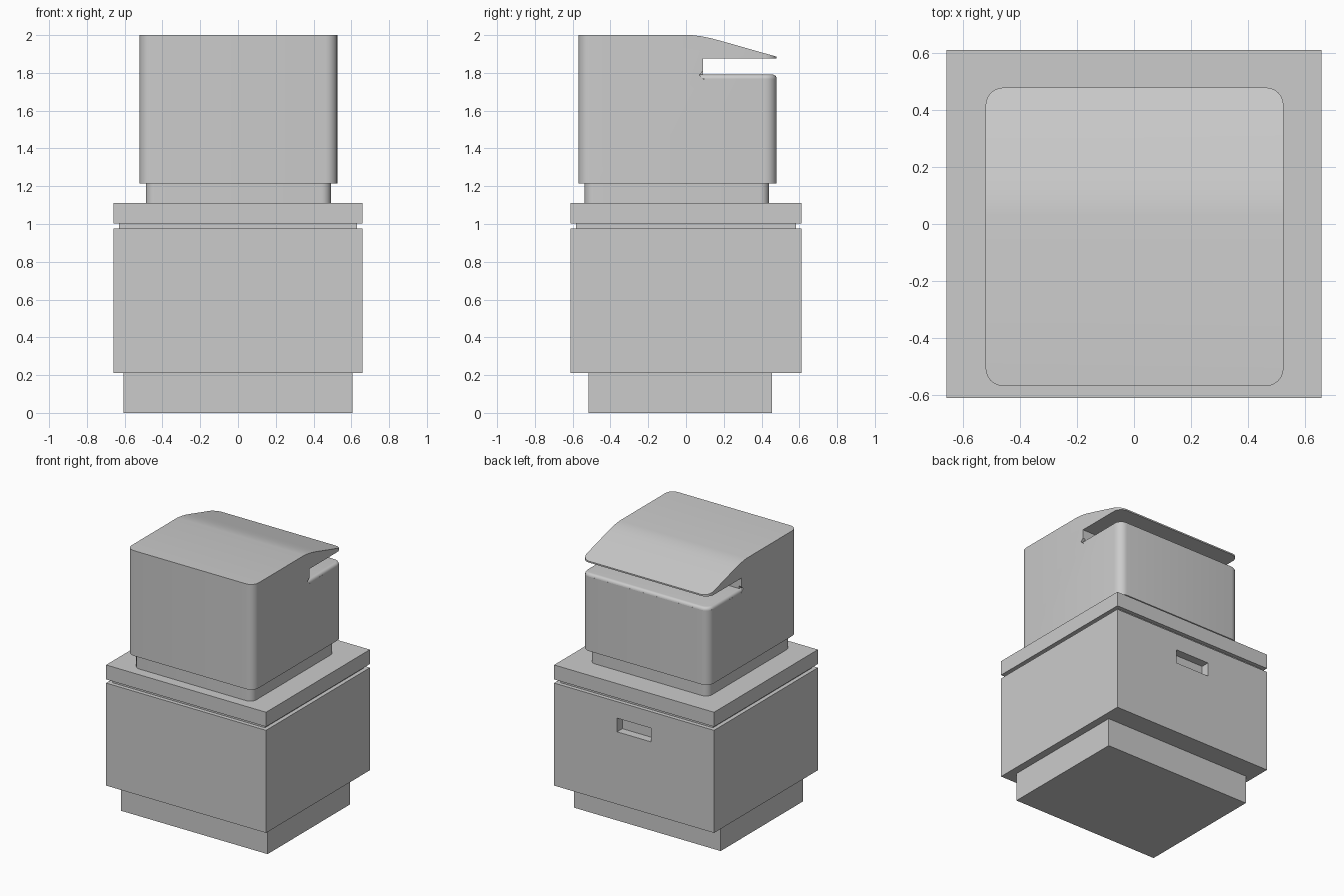
import bpy, bmesh, math

if "Cube" in bpy.data.objects:
    bpy.data.objects.remove(bpy.data.objects["Cube"])


def from_rings(name, rings):
    """Closed solid skinned through matching rings of points."""
    bm = bmesh.new()
    loops = [[bm.verts.new(p) for p in ring] for ring in rings]
    n = len(loops[0])
    for a, b in zip(loops, loops[1:]):
        for i in range(n):
            j = (i + 1) % n
            bm.faces.new((a[i], a[j], b[j], b[i]))
    bm.faces.new(loops[0][::-1])
    bm.faces.new(loops[-1])
    bmesh.ops.recalc_face_normals(bm, faces=bm.faces)
    me = bpy.data.meshes.new(name)
    bm.to_mesh(me)
    bm.free()
    ob = bpy.data.objects.new(name, me)
    bpy.context.collection.objects.link(ob)
    return ob


def box(name, x0, x1, y0, y1, z0, z1):
    rect = [(x0, y0), (x1, y0), (x1, y1), (x0, y1)]
    return from_rings(name, [[(x, y, z) for x, y in rect] for z in (z0, z1)])


def rounded_ring(x0, x1, y0, y1, r, z, seg=6):
    centres = [(x1 - r, y1 - r), (x0 + r, y1 - r), (x0 + r, y0 + r), (x1 - r, y0 + r)]
    ring = []
    for q, (cx, cy) in enumerate(centres):
        for i in range(seg + 1):
            a = math.pi / 2 * (q + i / seg)
            ring.append((cx + r * math.cos(a), cy + r * math.sin(a), z))
    return ring


def side_profile(name, pts, x0, x1):
    return from_rings(name, [[(x, y, z) for y, z in pts] for x in (x0, x1)])


def boolean(ob, cutter, operation):
    cutter.hide_render = True
    mod = ob.modifiers.new("cut", 'BOOLEAN')
    mod.operation, mod.solver, mod.object = operation, 'EXACT', cutter
    bpy.context.view_layer.update()
    me = bpy.data.meshes.new_from_object(
        ob.evaluated_get(bpy.context.evaluated_depsgraph_get()))
    ob.modifiers.clear()
    ob.data = me
    bpy.data.objects.remove(cutter)


def smooth(ob):
    bpy.ops.object.select_all(action='DESELECT')
    ob.select_set(True)
    bpy.context.view_layer.objects.active = ob
    bpy.ops.object.shade_smooth_by_angle(angle=math.radians(30))


# Cabinet: plinth, body with rear finger pull, shadow gap and worktop
box("plinth", -0.605, 0.605, -0.515, 0.455, 0, 0.212)
cabinet = box("cabinet", -0.66, 0.66, -0.612, 0.612, 0.21, 0.975)
boolean(cabinet, box("pull_cutter", -0.14, 0.14, 0.55, 0.7, 0.75, 0.852), 'DIFFERENCE')
box("shadow_gap", -0.63, 0.63, -0.582, 0.582, 0.97, 1.005)
box("worktop", -0.66, 0.66, -0.612, 0.612, 1.002, 1.11)

# Recessed foot under the upper unit
foot = from_rings("upper_foot", [rounded_ring(-0.488, 0.492, -0.537, 0.44, 0.05, z)
                                 for z in (1.105, 1.22)])
smooth(foot)

# Upper unit: rounded column trimmed to its side profile, with slot and sloping lid
X0, X1, Y0, Y1, R = -0.522, 0.526, -0.57, 0.48, 0.062
upper = from_rings("upper_unit", [rounded_ring(X0, X1, Y0, Y1, R, z) for z in (1.215, 2.1)])
profile = [(-0.7, 1.1), (0.7, 1.1), (0.7, 1.77), (0.09, 1.77), (0.09, 1.875),
           (0.5, 1.875), (0.5, 1.88), (0.19, 1.968), (0.13, 1.984), (0.08, 1.994),
           (0.03, 2.0), (-0.7, 2.0)]
boolean(upper, side_profile("profile_cutter", profile, -0.8, 0.8), 'INTERSECT')

# Small notches at the inner ends of the slot
notch = [(0.07, 1.79), (0.095, 1.765), (0.095, 1.815)]
for x0, x1 in ((X0 - 0.1, X0 + 0.02), (X1 - 0.02, X1 + 0.1)):
    boolean(upper, side_profile("notch_cutter", notch, x0, x1), 'DIFFERENCE')
smooth(upper)

# Slot floor with a softly rounded rim
B = 0.022
rings = []
for i in range(6):
    a = math.pi / 2 * i / 5
    d = B * (1 - math.cos(a))
    rings.append(rounded_ring(X0 + d, X1 - d, d, Y1 - d, R - d, 1.769 + B * math.sin(a)))
smooth(from_rings("slot_floor", rings))
